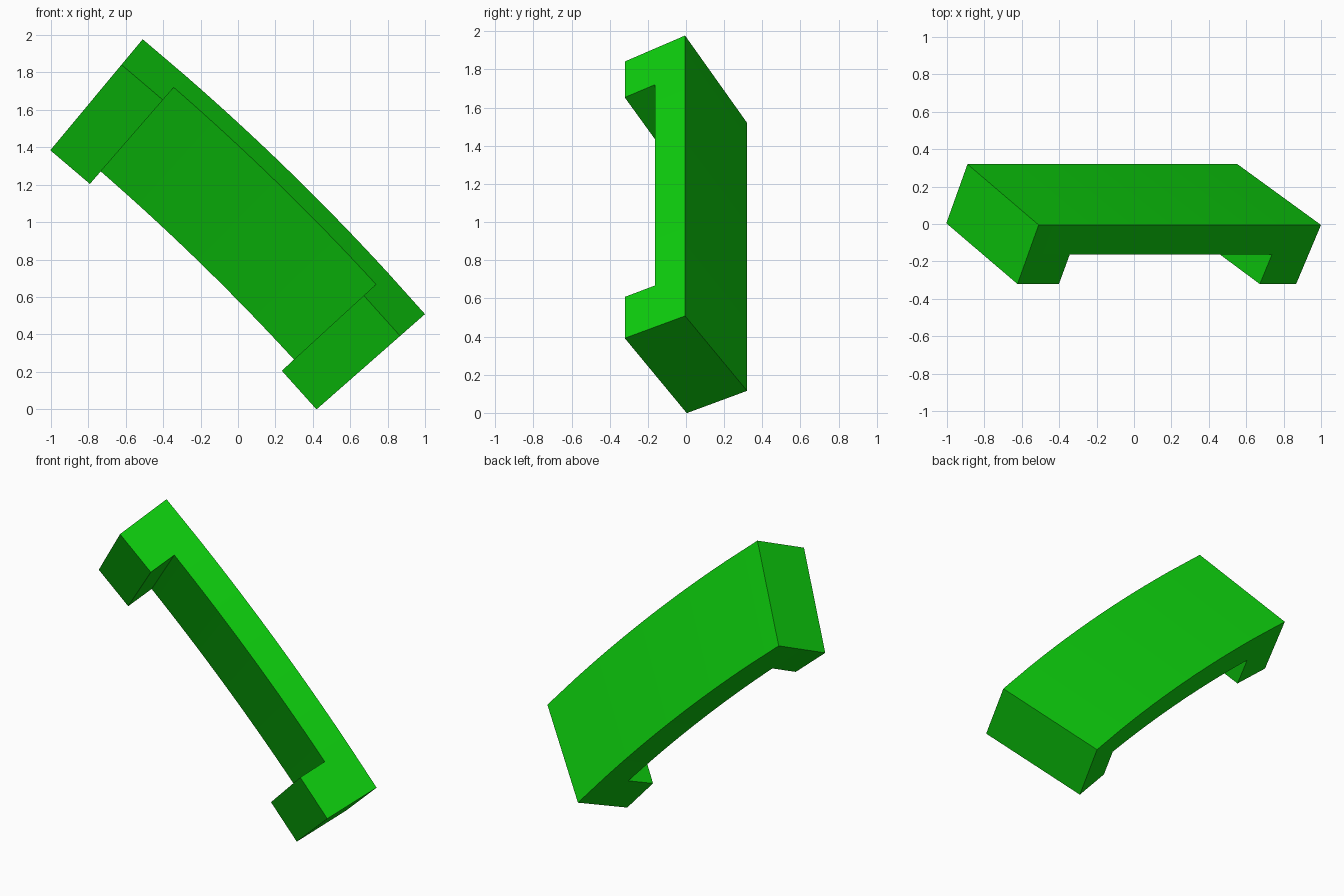
import bpy, bmesh, math
from mathutils import Vector

cube = bpy.data.objects.get("Cube")
if cube:
    bpy.data.objects.remove(cube, do_unlink=True)

# Arc that the bracket follows, lying in the xz plane
RADIUS = 13.5
MID = math.radians(45.77)       # direction of the arc's middle
HALF = math.radians(4.475)      # half of the swept angle
FOOT = math.radians(1.25)       # angle covered by each foot
SEGMENTS = 16
reach = RADIUS * math.cos(HALF)
centre = Vector((0.245 - reach * math.cos(MID), 0, 1.243 - reach * math.sin(MID)))

# Tilted cross-section as (radial offset, y)
WIDTH = (-0.595, 0.325)
DEPTH = (-0.0885, -0.158)       # thickness of the slab, and again of the feet
START = (0.0, -0.005)


def section():
    a = START
    b = (a[0] + WIDTH[0], a[1] + WIDTH[1])
    c = (b[0] + DEPTH[0], b[1] + DEPTH[1])
    d = (a[0] + DEPTH[0], a[1] + DEPTH[1])
    return a, b, c, d


def place(angle, offset, y):
    r = RADIUS + offset
    return centre + Vector((r * math.cos(angle), y, r * math.sin(angle)))


# Curved slab
inner = HALF - FOOT
angles = [MID - HALF]
angles += [MID - inner + 2 * inner * i / SEGMENTS for i in range(SEGMENTS + 1)]
angles += [MID + HALF]
bm = bmesh.new()
rings = [[bm.verts.new(place(t, o, y)) for o, y in section()] for t in angles]
underside = []
for p, q in zip(rings, rings[1:]):
    for k in range(4):
        n = (k + 1) % 4
        face = bm.faces.new((p[k], p[n], q[n], q[k]))
        if k == 2:
            underside.append(face)
bm.faces.new(rings[0])
bm.faces.new(rings[-1])

# Feet, pulled out of the underside at both ends
for face in (underside[0], underside[-1]):
    new = bmesh.ops.extrude_face_region(bm, geom=[face])["geom"]
    for v in [g for g in new if isinstance(g, bmesh.types.BMVert)]:
        out = v.co - centre
        out.y = 0
        v.co += out.normalized() * DEPTH[0] + Vector((0, DEPTH[1], 0))
bmesh.ops.recalc_face_normals(bm, faces=bm.faces[:])

mesh = bpy.data.meshes.new("curved_bracket")
bm.to_mesh(mesh)
bm.free()
bracket = bpy.data.objects.new("curved_bracket", mesh)
bpy.context.collection.objects.link(bracket)

# Green finish
green = bpy.data.materials.new("green")
green.use_nodes = True
colour = (0.004, 0.61, 0.004, 1)
green.diffuse_color = colour
green.node_tree.nodes["Principled BSDF"].inputs["Base Color"].default_value = colour
mesh.materials.append(green)

# Smooth along the curve, sharp at the corners
bpy.ops.object.select_all(action='DESELECT')
bracket.select_set(True)
bpy.context.view_layer.objects.active = bracket
bpy.ops.object.shade_smooth_by_angle(angle=math.radians(30))
